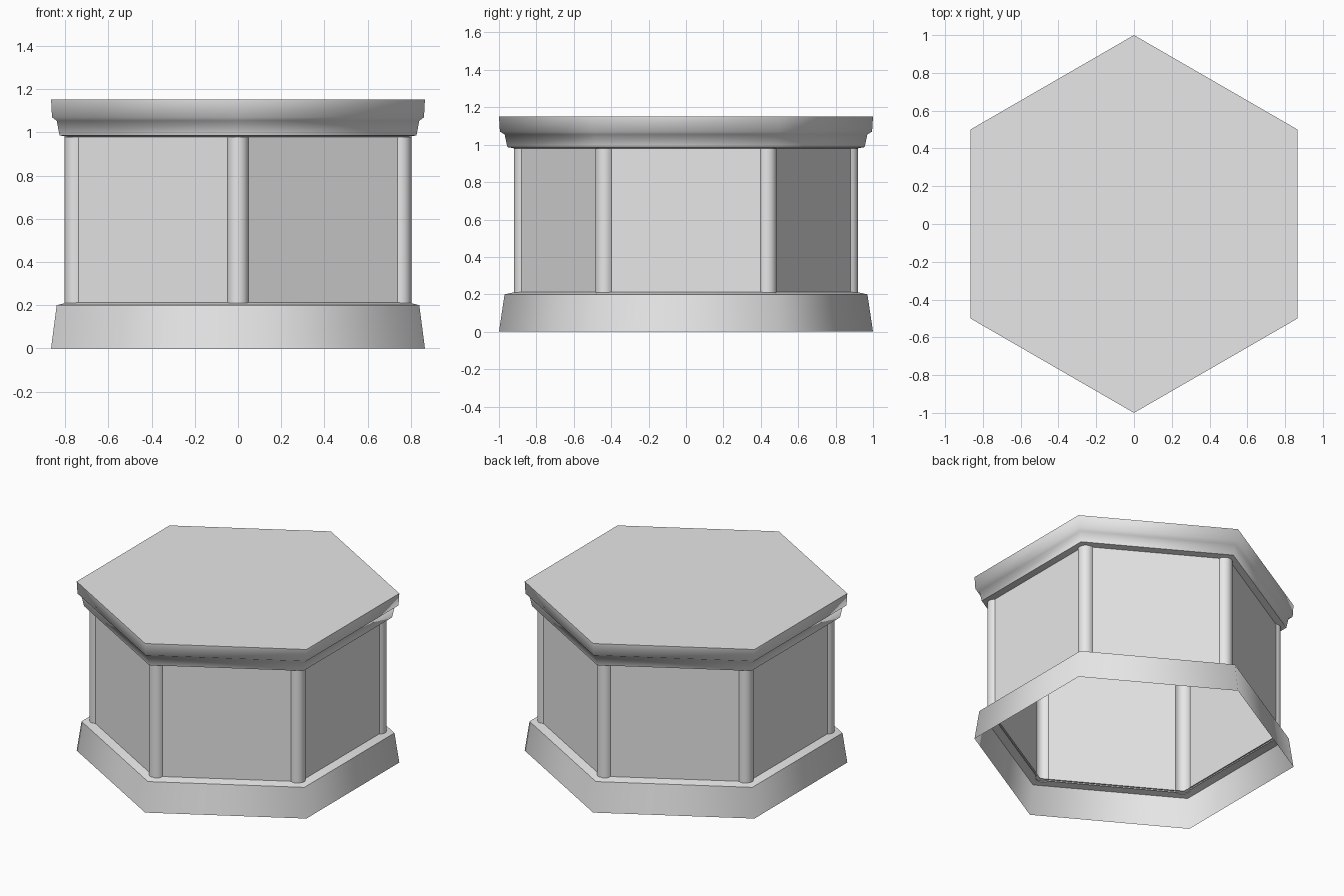
import bpy
import bmesh
from math import pi, sin, cos, tan, radians, acos

cube = bpy.data.objects.get("Cube")
if cube:
    bpy.data.objects.remove(cube, do_unlink=True)

stone = bpy.data.materials.new("light_grey_stone")
stone.use_nodes = True
grey = (0.8, 0.8, 0.8, 1)
stone.diffuse_color = grey
stone.node_tree.nodes["Principled BSDF"].inputs["Base Color"].default_value = grey


def hexagon(radius):
    """Six corners, with one corner pointing to the front."""
    return [(radius * cos(pi / 6 + i * pi / 3), radius * sin(pi / 6 + i * pi / 3))
            for i in range(6)]


def loft(name, sections, smooth_angle, cap=False):
    """Skin a stack of (outline, height) rings, leaving the bottom open."""
    bm = bmesh.new()
    rings = [[bm.verts.new((x, y, z)) for x, y in outline] for outline, z in sections]
    for low, high in zip(rings, rings[1:]):
        count = len(low)
        for i in range(count):
            j = (i + 1) % count
            bm.faces.new((low[i], low[j], high[j], high[i]))
    if cap:
        bm.faces.new(rings[-1])
    mesh = bpy.data.meshes.new(name)
    bm.to_mesh(mesh)
    bm.free()
    mesh.materials.append(stone)
    obj = bpy.data.objects.new(name, mesh)
    bpy.context.collection.objects.link(obj)
    bpy.ops.object.select_all(action="DESELECT")
    obj.select_set(True)
    bpy.context.view_layer.objects.active = obj
    bpy.ops.object.shade_smooth_by_angle(angle=radians(smooth_angle))
    return obj


def body_outline(wall=0.787, centre=0.87, radius=0.05, steps=8):
    """Flat walls joined by rounded columns that bulge at each corner."""
    sweep = pi / 6 + acos((wall - centre * cos(pi / 6)) / radius)
    points = []
    for i in range(6):
        axis = pi / 6 + i * pi / 3
        for k in range(steps + 1):
            a = axis - sweep + 2 * sweep * k / steps
            points.append((centre * cos(axis) + radius * cos(a),
                           centre * sin(axis) + radius * sin(a)))
    return points


# Flared hollow base with a narrow sloping ledge
loft("base_skirt", [(hexagon(r), z) for r, z in
                    [(1, 0), (0.97, 0.2), (0.9, 0.215)]], 65)

# Walls and corner columns
outline = body_outline()
loft("body_walls", [(outline, 0.205), (outline, 0.98)], 35)

# Stepped cornice and flat top slab
loft("cornice_and_top", [(hexagon(r), z) for r, z in
                         [(0.9, 0.977), (0.955, 0.987), (0.97, 1.055),
                          (0.995, 1.07), (1, 1.152)]], 65, cap=True)
